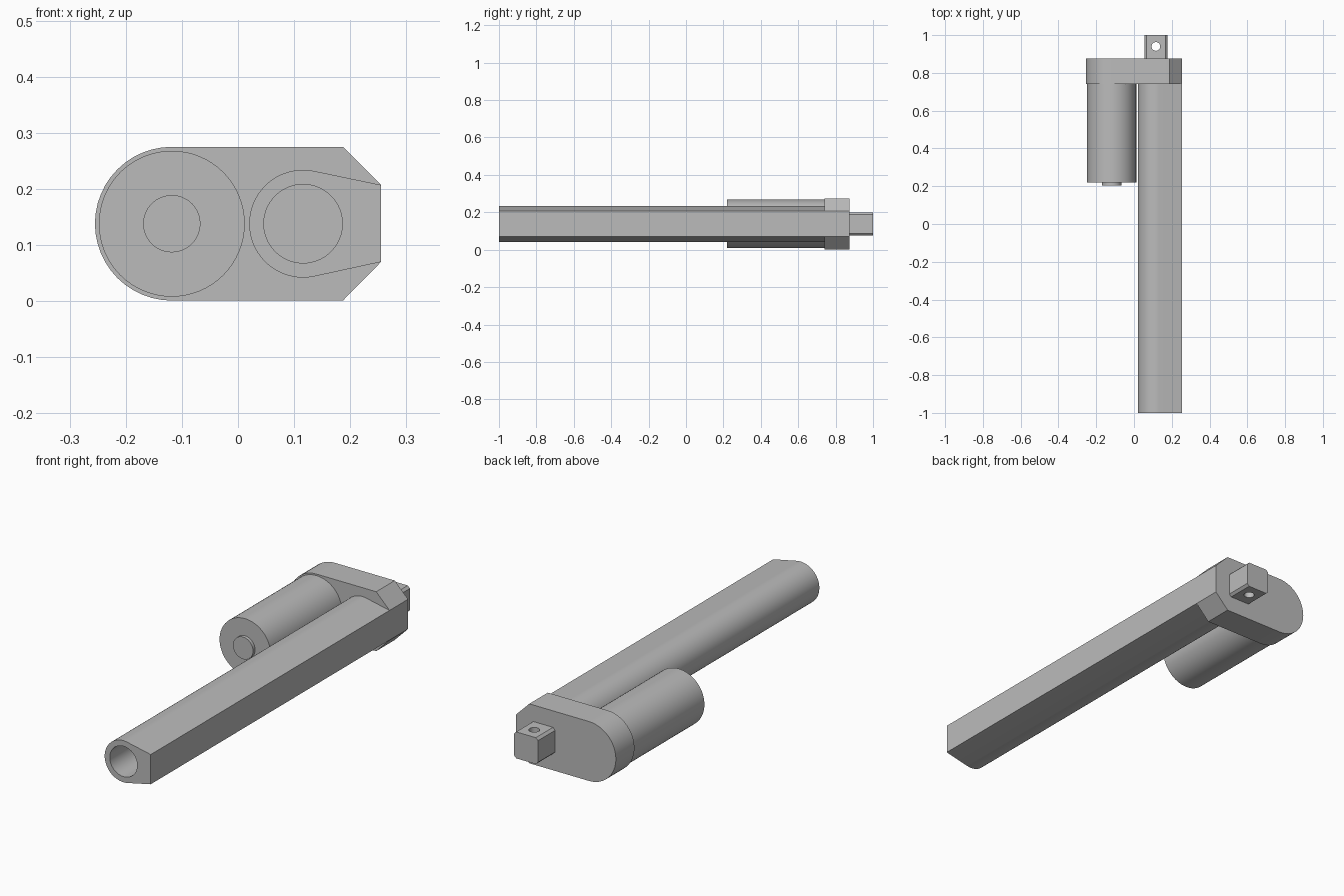
import bpy, bmesh, math
from mathutils import Vector

if "Cube" in bpy.data.objects:
    bpy.data.objects.remove(bpy.data.objects["Cube"])

grey = bpy.data.materials.new("plain grey")
grey.use_nodes = True
GREY = (0.5, 0.5, 0.5, 1)
grey.diffuse_color = GREY
grey.node_tree.nodes["Principled BSDF"].inputs["Base Color"].default_value = GREY

MID = 0.138        # height of every axis
MOTOR_X, TUBE_X = -0.118, 0.116
SIDE_X = 0.255     # flat outer side


def arc(cx, radius, start, end, steps):
    """Points on an arc in the xz plane, angles in degrees."""
    angles = [math.radians(start + (end - start) * i / steps) for i in range(steps + 1)]
    return [(cx + radius * math.cos(a), MID + radius * math.sin(a)) for a in angles]


def circle(cx, radius, steps=64):
    return arc(cx, radius, 0, 360, steps)[:-1]


def extrude(name, loops, y0, y1):
    """Extrude an xz outline, with optional hole loops, from y0 to y1."""
    bm = bmesh.new()
    edges = []
    for loop in loops:
        verts = [bm.verts.new((x, y0, z)) for x, z in loop]
        edges += [bm.edges.new((v, verts[i - 1])) for i, v in enumerate(verts)]
    if len(loops) == 1:
        bm.faces.new(verts)
    else:
        bmesh.ops.triangle_fill(bm, edges=edges, use_beauty=True)
    out = bmesh.ops.extrude_face_region(bm, geom=bm.faces[:], use_keep_orig=True)
    moved = [g for g in out["geom"] if isinstance(g, bmesh.types.BMVert)]
    bmesh.ops.translate(bm, verts=moved, vec=Vector((0, y1 - y0, 0)))
    bmesh.ops.recalc_face_normals(bm, faces=bm.faces[:])
    mesh = bpy.data.meshes.new(name)
    bm.to_mesh(mesh)
    bm.free()
    obj = bpy.data.objects.new(name, mesh)
    bpy.context.collection.objects.link(obj)
    mesh.materials.append(grey)
    bpy.ops.object.select_all(action="DESELECT")
    obj.select_set(True)
    bpy.context.view_layer.objects.active = obj
    bpy.ops.object.shade_smooth_by_angle(angle=math.radians(30))
    return obj


# Gearbox housing: round around the motor, chamfered on the tube side
corners = [(SIDE_X, 0.07), (SIDE_X, 0.207), (0.187, 0.275)]
housing = arc(MOTOR_X, 0.137, 90, 270, 24) + [(0.187, 0.001)] + corners
extrude("gearbox_housing", [housing], 0.74, 0.875)

# Long outer tube: teardrop section with an open bore
section = arc(TUBE_X, 0.096, 78, 282, 44) + corners[:2]
extrude("outer_tube", [section, circle(TUBE_X, 0.07)], -1.0, 0.74)

# Motor and its end boss
extrude("motor_body", [circle(MOTOR_X, 0.13)], 0.22, 0.74)
extrude("motor_end_boss", [circle(MOTOR_X, 0.051)], 0.205, 0.22)

# Mounting lug: square block with chamfered long edges and a vertical pin hole
HALF, CUT = 0.061, 0.011
lug_outline = []
for sx, sz in ((1, 1), (-1, 1), (-1, -1), (1, -1)):
    pair = [(sx * HALF, sz * (HALF - CUT)), (sx * (HALF - CUT), sz * HALF)]
    lug_outline += pair if sx * sz > 0 else pair[::-1]
lug = extrude("mounting_lug", [[(TUBE_X + x, MID + z) for x, z in lug_outline]], 0.875, 1.0)

bpy.ops.mesh.primitive_cylinder_add(vertices=32, radius=0.023, depth=0.3,
                                    location=(TUBE_X, 0.94, MID))
pin_hole = bpy.context.object
pin_hole.name = "pin_hole_cutter"
pin_hole.data.materials.append(grey)
bpy.context.view_layer.objects.active = lug
hole = lug.modifiers.new("pin hole", "BOOLEAN")
hole.operation = "DIFFERENCE"
hole.solver = "EXACT"
hole.object = pin_hole
bpy.ops.object.modifier_apply(modifier=hole.name)
bpy.data.objects.remove(pin_hole)
